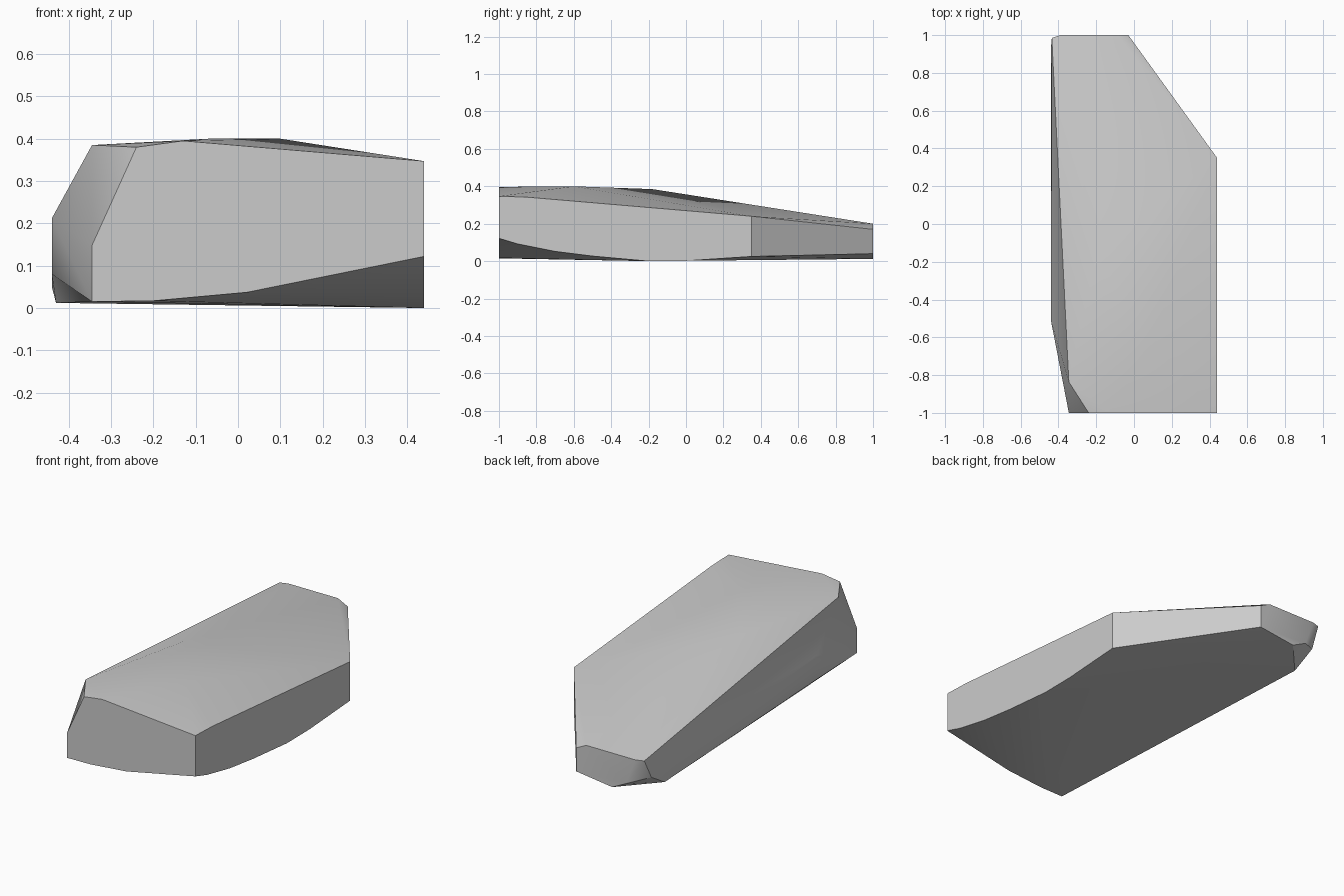
import bpy
import bmesh
import math

# Remove the default cube
default_cube = bpy.data.objects.get("Cube")
if default_cube:
    bpy.data.objects.remove(default_cube, do_unlink=True)

# Single stone grey material
stone_grey = bpy.data.materials.new("stone grey")
stone_grey.use_nodes = True
grey = (0.6, 0.6, 0.6, 1.0)
stone_grey.diffuse_color = grey
shader = stone_grey.node_tree.nodes["Principled BSDF"]
shader.inputs["Base Color"].default_value = grey
shader.inputs["Roughness"].default_value = 0.8


def on_front(profile, y):
    """Place an (x, z) profile on a plane facing along y."""
    return [(x, y, z) for x, z in profile]


def on_side(profile, x):
    """Place a (y, z) profile on a plane facing along x."""
    return [(x, y, z) for y, z in profile]


# Front cut: broad flat face with a sloped left shoulder
front_cut = on_front([(-.345, .015), (-.345, .148), (-.24, .38), (-.13, .395),
                      (.44, .347), (.44, .122), (.02, .037), (-.2, .017)], -1)

# Long straight side with a curved lower edge
straight_side = on_side([(-.85, .342), (.35, .24), (.35, .025), (0, .002),
                         (-.2, 0), (-.5, .027), (-.7, .052), (-.9, .092)], .44)

# Back cut: small, low end face
back_cut = on_front([(-.03, .04), (-.03, .17), (-.09, .2), (-.39, .2),
                     (-.335, .054), (-.25, .012)], 1)

# Opposite side with its bevelled top and undercut
bevelled_side = on_side([(-.51, .212), (-.51, .08), (.3, .05), (.93, .09)], -.44)
side_corners = [(-.345, -.836, .385), (-.435, .985, .2), (-.43, .8, .012)]

# Gentle crown of the upper surface
crown = [(-.2, -.18, .385), (.1, -.6, .4), (-.07, -.81, .4)]

# Wrap all the cut outlines in one faceted solid
bm = bmesh.new()
for point in front_cut + straight_side + back_cut + bevelled_side + side_corners + crown:
    bm.verts.new(point)
hull = bmesh.ops.convex_hull(bm, input=bm.verts[:])
spare = {item for item in hull["geom_interior"] + hull["geom_unused"]
         if isinstance(item, bmesh.types.BMVert)}
bmesh.ops.delete(bm, geom=list(spare), context="VERTS")

# Merge the flat cuts into single faces
bmesh.ops.dissolve_limit(bm, angle_limit=math.radians(0.5),
                         verts=bm.verts[:], edges=bm.edges[:])
bmesh.ops.recalc_face_normals(bm, faces=bm.faces[:])

mesh = bpy.data.meshes.new("stone_slab")
bm.to_mesh(mesh)
bm.free()
mesh.materials.append(stone_grey)
stone_slab = bpy.data.objects.new("stone_slab", mesh)
bpy.context.scene.collection.objects.link(stone_slab)

# Smooth the gentle folds and keep the cut edges crisp
for other in bpy.context.selected_objects:
    other.select_set(False)
stone_slab.select_set(True)
bpy.context.view_layer.objects.active = stone_slab
bpy.ops.object.shade_smooth_by_angle(angle=math.radians(30))
